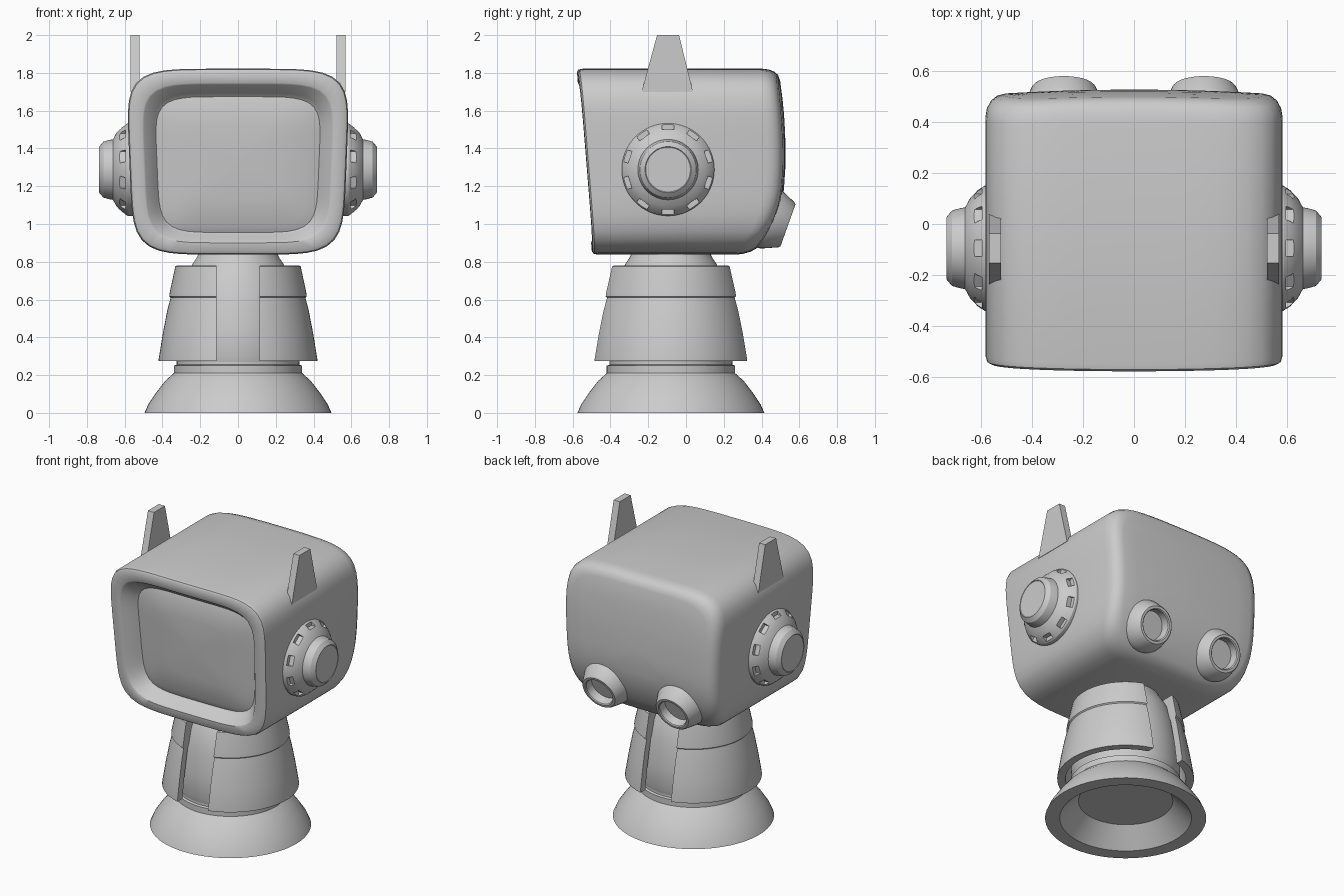
import bpy, bmesh, math
from mathutils import Matrix, Vector

if "Cube" in bpy.data.objects:
    bpy.data.objects.remove(bpy.data.objects["Cube"])

GREY = (0.6, 0.6, 0.6, 1)
mat = bpy.data.materials.new("plain grey")
mat.use_nodes = True
mat.diffuse_color = GREY
mat.node_tree.nodes["Principled BSDF"].inputs["Base Color"].default_value = GREY


def make(name, bm, angle=30):
    """Turn a bmesh into a shaded object."""
    bmesh.ops.recalc_face_normals(bm, faces=bm.faces)
    mesh = bpy.data.meshes.new(name)
    bm.to_mesh(mesh)
    bm.free()
    mesh.materials.append(mat)
    obj = bpy.data.objects.new(name, mesh)
    bpy.context.collection.objects.link(obj)
    if angle:
        smooth(obj, angle)
    return obj


def smooth(obj, angle):
    bpy.ops.object.select_all(action='DESELECT')
    obj.select_set(True)
    bpy.context.view_layer.objects.active = obj
    bpy.ops.object.shade_smooth_by_angle(angle=math.radians(angle))


def loft(rings, cap=True):
    """Skin a list of point rings; close both ends or join last to first."""
    bm = bmesh.new()
    loops = [[bm.verts.new(p) for p in ring] for ring in rings]
    pairs = list(zip(loops, loops[1:]))
    if cap:
        bm.faces.new(loops[0])
        bm.faces.new(loops[-1])
    else:
        pairs.append((loops[-1], loops[0]))
    for a, b in pairs:
        for i in range(len(a)):
            j = (i + 1) % len(a)
            bm.faces.new((a[i], a[j], b[j], b[i]))
    return bm


def lathe(profile, matrix, cap=True, n=64):
    """Revolve (radius, height) points about local z."""
    turns = [2 * math.pi * i / n for i in range(n)]
    return loft([[matrix @ Vector((r * math.cos(a), r * math.sin(a), h))
                  for a in turns] for r, h in profile], cap)


def cut(obj, cutter_bm, angle=30):
    """Subtract a shape and bake the result."""
    cutter = make("cutter", cutter_bm, 0)
    cutter.hide_render = True
    mod = obj.modifiers.new("cut", 'BOOLEAN')
    mod.operation, mod.solver, mod.object = 'DIFFERENCE', 'EXACT', cutter
    graph = bpy.context.evaluated_depsgraph_get()
    mesh = bpy.data.meshes.new_from_object(obj.evaluated_get(graph))
    obj.modifiers.clear()
    obj.data = mesh
    bpy.data.objects.remove(cutter)
    smooth(obj, angle)


# Head: rounded-square sections from the screen back to the rear bulge
MID, HALF_W, HALF_H = 1.33, 0.575, 0.492


def front(x, z):
    return -0.577 + (1.8 - z) * 0.083 + 0.04 * x * x


def back(x, z):
    d = 1.38 - z
    return 0.527 - (1.12 * d ** 3 if d > 0 else 0.2 * d * d) - 0.06 * x * x


def section(sx, sz, depth, surface, n=80, power=5.5):
    ring = []
    for i in range(n):
        a = 2 * math.pi * (i + 0.5) / n
        c, s = math.cos(a), math.sin(a)
        r = (abs(c) ** power + abs(s) ** power) ** (-1 / power)
        x = HALF_W * sx * r * c * (1 + 0.035 * r * s)
        z = MID + HALF_H * sz * r * s - 0.07 * max(0, 0.95 - sz) * (sz > 0.5)
        ring.append((x, surface(x, z) + depth, z))
    return ring


front_rings = [(0.05, 0.05, 0.065), (0.4, 0.4, 0.068), (0.65, 0.65, 0.08),
               (0.745, 0.73, 0.095), (0.765, 0.765, 0.08), (0.855, 0.845, 0.005),
               (0.87, 0.86, 0), (0.965, 0.965, 0), (0.99, 0.99, 0.008), (1, 1, 0.03)]
back_rings = [(1, 1, -0.085), (0.99, 0.992, -0.05), (0.965, 0.97, -0.023),
              (0.925, 0.935, -0.006), (0.87, 0.88, 0), (0.7, 0.7, 0),
              (0.5, 0.5, 0), (0.3, 0.3, 0), (0.05, 0.05, 0)]
make("head", loft([section(*r, front) for r in front_rings] +
                  [section(*r, back) for r in back_rings]), 35)

# Body: flared hollow base, neck core and collar
AXIS = Matrix.Translation((0, -0.08, 0))
make("base", lathe([(0.29, 0.12), (0.405, 0), (0.495, 0), (0.475, 0.045),
                    (0.435, 0.105), (0.385, 0.17), (0.34, 0.21), (0.34, 0.25),
                    (0.325, 0.255), (0.325, 0.27)], AXIS))
make("core", lathe([(0.315, 0.24), (0.335, 0.3), (0.33, 0.45), (0.31, 0.6),
                    (0.28, 0.72), (0.24, 0.79), (0.22, 0.82), (0.2, 0.86)], AXIS))

# Body shell: stepped jacket split by a slot at the front and back
shell = make("body_shell", lathe(
    [(0.37, 0.275), (0.42, 0.275), (0.42, 0.285), (0.398, 0.42), (0.375, 0.54),
     (0.357, 0.61), (0.364, 0.617), (0.362, 0.635), (0.332, 0.775), (0.325, 0.78),
     (0.24, 0.78), (0.315, 0.6), (0.35, 0.42)], AXIS, cap=False))
slot = bmesh.new()
bmesh.ops.create_cube(slot, matrix=AXIS @ Matrix.Translation((0, 0, 0.5))
                      @ Matrix.Diagonal((0.23, 2, 1, 1)))
cut(shell, slot)

for side, label in ((1, "left"), (-1, "right")):
    # Side dial: stepped dome with notches round the rim
    turn = Matrix.Translation((0, -0.095, 1.288)) @ Matrix.Rotation(
        side * math.pi / 2, 4, 'Y')
    dial = make(label + "_dial", lathe(
        [(0.245, 0.5), (0.245, 0.585), (0.228, 0.612), (0.195, 0.643), (0.16, 0.662),
         (0.157, 0.68), (0.148, 0.713), (0.122, 0.735), (0.118, 0.732)], turn))
    notches = bmesh.new()
    for i in range(10):
        spin = Matrix.Rotation(2 * math.pi * i / 10, 4, 'Z')
        bmesh.ops.create_cube(notches, matrix=turn @ spin
                              @ Matrix.Translation((0.262, 0, 0.645))
                              @ Matrix.Diagonal((0.1, 0.065, 0.1, 1)))
    cut(dial, notches)

    # Ear: thin tapered plate
    ear = [(-0.235, 1.7), (0.037, 1.7), (-0.037, 2), (-0.153, 2)]
    make(label + "_ear", loft([[(side * x, y, z) for y, z in ear]
                               for x in (0.522, 0.568)]), 0)

    # Rear nozzle: short hollow cone aimed back and slightly down
    aim = Vector((0, 0.94, -0.335)).to_track_quat('Z', 'Y').to_matrix().to_4x4()
    make(label + "_nozzle", lathe(
        [(0.165, -0.16), (0.165, -0.1), (0.158, -0.08), (0.126, -0.008), (0.118, 0),
         (0.102, 0), (0.096, -0.006), (0.092, -0.06)],
        Matrix.Translation((side * 0.275, 0.54, 0.993)) @ aim, n=40))
